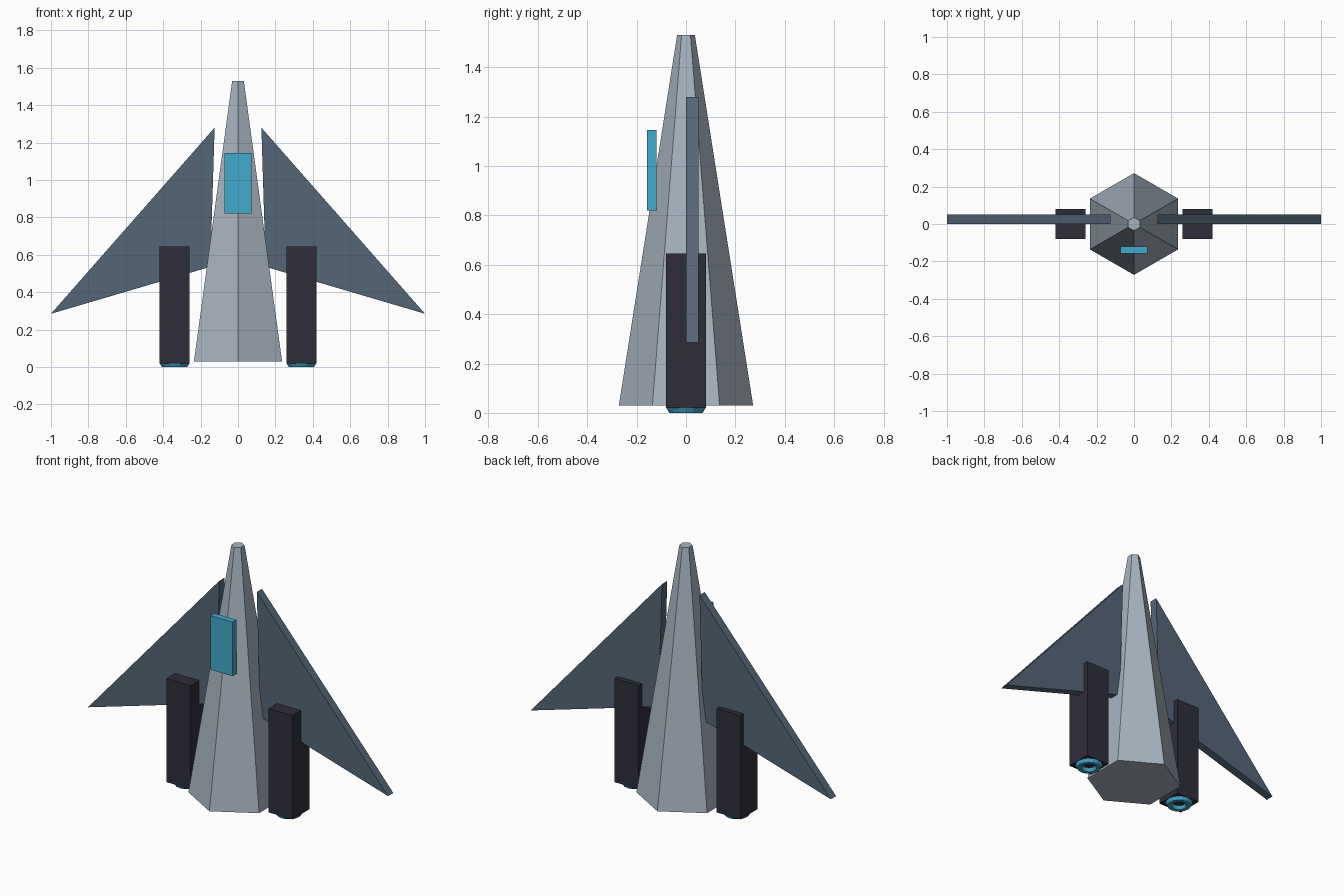
import bpy
import bmesh
from math import pi
from mathutils import Matrix, Vector

cube = bpy.data.objects.get("Cube")
if cube:
    bpy.data.objects.remove(cube, do_unlink=True)


def material(name, hex_code):
    # Convert a hex colour to linear values
    srgb = [int(hex_code[i:i + 2], 16) / 255 for i in (0, 2, 4)]
    col = [c / 12.92 if c <= 0.04045 else ((c + 0.055) / 1.055) ** 2.4 for c in srgb]
    mat = bpy.data.materials.new(name)
    mat.use_nodes = True
    mat.diffuse_color = (*col, 1)
    mat.node_tree.nodes["Principled BSDF"].inputs["Base Color"].default_value = (*col, 1)
    return mat


hull_grey = material("hull grey", "a8b4c0")
wing_slate = material("wing slate", "556677")
engine_dark = material("engine dark", "2e2d3a")
glow_cyan = material("glow cyan", "44aacc")


def finish(name, bm, mat):
    bmesh.ops.recalc_face_normals(bm, faces=bm.faces)
    mesh = bpy.data.meshes.new(name)
    bm.to_mesh(mesh)
    bm.free()
    mesh.materials.append(mat)
    obj = bpy.data.objects.new(name, mesh)
    bpy.context.collection.objects.link(obj)
    return obj


def box(name, low, high, mat):
    low, high = Vector(low), Vector(high)
    bm = bmesh.new()
    place = Matrix.Translation((low + high) / 2) @ Matrix.Diagonal((*(high - low), 1))
    bmesh.ops.create_cube(bm, size=1, matrix=place)
    return finish(name, bm, mat)


def wing(name, side):
    # Swept outline in the xz plane, extruded backwards
    outline = [(0.125, 1.28), (1.0, 0.285), (0.148, 0.536)]
    bm = bmesh.new()
    face = bm.faces.new([bm.verts.new((side * x, 0, z)) for x, z in outline])
    new = bmesh.ops.extrude_face_region(bm, geom=[face])["geom"]
    verts = [v for v in new if isinstance(v, bmesh.types.BMVert)]
    bmesh.ops.translate(bm, verts=verts, vec=(0, 0.05, 0))
    return finish(name, bm, wing_slate)


def nozzle_ring(name, x):
    # Six-sided tube section spun into a ring
    major, minor, steps = 0.056, 0.023, 16
    bm = bmesh.new()
    centre = Vector((x, 0, 0.02))
    ring = [bm.verts.new(centre + Vector((major, 0, 0))
                         + Matrix.Rotation(k * pi / 3, 3, "Y") @ Vector((minor, 0, 0)))
            for k in range(6)]
    edges = [bm.edges.new((ring[k], ring[(k + 1) % 6])) for k in range(6)]
    bmesh.ops.spin(bm, geom=ring + edges, cent=centre, axis=(0, 0, 1),
                   angle=2 * pi, steps=steps, use_merge=True)
    bmesh.ops.remove_doubles(bm, verts=bm.verts, dist=0.0005)
    return finish(name, bm, glow_cyan)


# Tapered six-sided fuselage with corners facing front and back
bm = bmesh.new()
bmesh.ops.create_cone(bm, cap_ends=True, segments=6, radius1=0.272, radius2=0.036,
                      depth=1.5, matrix=Matrix.Translation((0, 0, 0.78)))
tip = max(bm.verts, key=lambda v: abs(v.co.y))
if abs(tip.co.x) > 0.01:
    bmesh.ops.rotate(bm, verts=bm.verts, matrix=Matrix.Rotation(pi / 6, 3, "Z"))
finish("fuselage", bm, hull_grey)

# Cockpit window plate
box("cockpit_window", (-0.073, -0.158, 0.82), (0.073, -0.12, 1.145), glow_cyan)

# Wings, engines and nozzles on both sides
for label, side in (("left", 1), ("right", -1)):
    wing(label + "_wing", side)
    x = side * 0.339
    box(label + "_engine", (x - 0.08, -0.08, 0.02), (x + 0.08, 0.08, 0.645), engine_dark)
    nozzle_ring(label + "_engine_nozzle", x)
